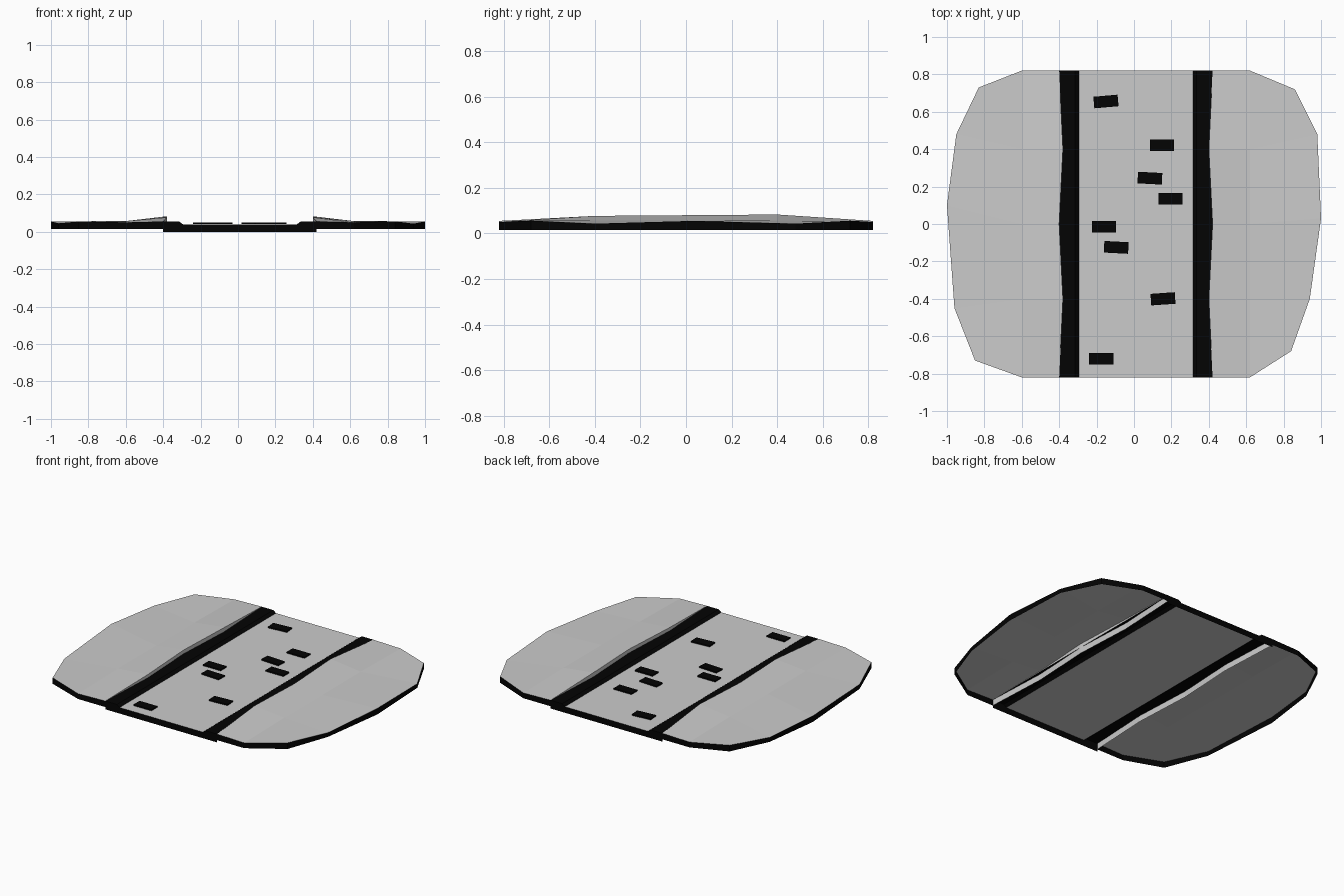
import bpy, bmesh
from math import radians
from mathutils import Matrix

if "Cube" in bpy.data.objects:
    bpy.data.objects.remove(bpy.data.objects["Cube"])

black = bpy.data.materials.new("black")
black.diffuse_color = (0.001, 0.001, 0.001, 1)
black.use_nodes = True
black.node_tree.nodes["Principled BSDF"].inputs["Base Color"].default_value = black.diffuse_color
grey = bpy.data.materials.new("grey")
grey.diffuse_color = (0.8, 0.8, 0.8, 1)
grey.use_nodes = True
grey.node_tree.nodes["Principled BSDF"].inputs["Base Color"].default_value = grey.diffuse_color


def finish(name, bm, mats):
    mesh = bpy.data.meshes.new(name)
    bm.normal_update()
    bm.to_mesh(mesh)
    bm.free()
    for m in mats:
        mesh.materials.append(m)
    ob = bpy.data.objects.new(name, mesh)
    bpy.context.collection.objects.link(ob)
    return ob


def sheet_y(name, profile, mats, y=0.82):
    """Open (x, z) profile extruded along y, with skirts at both ends."""
    bm = bmesh.new()
    a, b = [[bm.verts.new((x, s * y, z)) for x, z in profile] for s in (-1, 1)]
    for i in range(len(profile) - 1):
        bm.faces.new((a[i], a[i + 1], b[i + 1], b[i]))
    for row, s in ((a, 1), (b, -1)):
        low = [bm.verts.new((v.co.x, v.co.y, 0)) for v in row]
        for i in range(len(row) - 1):
            quad = [low[i], low[i + 1], row[i + 1], row[i]][::s]
            if all(v.co.z > 0.001 for v in quad[2:] if s == 1) or s == -1:
                bm.faces.new(quad).material_index = len(mats) - 1
    bmesh.ops.dissolve_degenerate(bm, dist=1e-5, edges=bm.edges)
    return finish(name, bm, mats)


def side_ground(name, inner, mid, outer, base=0.015):
    """Raised ground: two strips of top faces, black rim, open underneath."""
    bm = bmesh.new()
    rows = [[bm.verts.new(p) for p in col] for col in (inner, mid, outer)]
    flip = inner[0][0] < 0

    def face(vs, mi=0):
        f = bm.faces.new(vs[::-1] if flip else vs)
        f.material_index = mi

    for a, b in zip(rows, rows[1:]):
        for i in range(4):
            face([a[i], a[i + 1], b[i + 1], b[i]])
    # outer rim
    rim = [rows[0][0], rows[1][0], *rows[2], rows[1][4], rows[0][4]]
    low = [bm.verts.new((v.co.x, v.co.y, base)) for v in rim]
    for i in range(len(rim) - 1):
        face([rim[i], rim[i + 1], low[i + 1], low[i]][::-1], 1)
    # inner wall
    wall = [bm.verts.new((v.co.x, v.co.y, base)) for v in rows[0]]
    for i in range(4):
        face([rows[0][i], wall[i], wall[i + 1], rows[0][i + 1]])
    return finish(name, bm, [grey, black])


YS = (0.82, 0.4, 0, -0.4, -0.82)
INNER_Z = (0.055, 0.083, 0.08, 0.077, 0.055)
WAVE = (0, -0.02, 0, -0.02, 0)


def column(x, zs, wave=(0,) * 5):
    return [(x + w, y, z) for y, z, w in zip(YS, zs, wave)]


MID_Z = (0.05, 0.057, 0.056, 0.057, 0.05)

# Ground on both sides of the path
side_ground("left_ground",
            column(-0.40, INNER_Z, [-w for w in WAVE]),
            column(-0.60, MID_Z),
            [(-0.83, 0.73, 0.056), (-0.95, 0.48, 0.045), (-1.0, 0.10, 0.055),
             (-0.96, -0.45, 0.045), (-0.85, -0.73, 0.055)])
side_ground("right_ground",
            column(0.42, INNER_Z, WAVE),
            column(0.62, MID_Z),
            [(0.86, 0.72, 0.056), (0.98, 0.48, 0.043), (1.0, 0.03, 0.055),
             (0.94, -0.40, 0.043), (0.84, -0.68, 0.056)])

# Flat path bed with dark ends
sheet_y("path_bed", [(-0.295, 0.04), (0.315, 0.04)], [grey, black])

# Dark banks along the path
sheet_y("left_bank", [(-0.40, 0.055), (-0.315, 0.055), (-0.295, 0.04)], [black])
sheet_y("right_bank", [(0.315, 0.04), (0.335, 0.055), (0.42, 0.055)], [black])

# Small dark blocks scattered on the bed: x, y, turn
blocks = [(-0.15, 0.655, 5), (0.15, 0.42, 0), (0.085, 0.245, -3),
          (0.195, 0.135, 0), (-0.16, -0.015, 0), (-0.095, -0.125, -3),
          (0.155, -0.40, 4), (-0.175, -0.72, 0)]
for i, (x, y, turn) in enumerate(blocks):
    bm = bmesh.new()
    bmesh.ops.create_cube(bm, size=1, matrix=(
        Matrix.Translation((x, y, 0.045))
        @ Matrix.Rotation(radians(turn), 4, 'Z')
        @ Matrix.Diagonal((0.13, 0.062, 0.009, 1))))
    finish(f"path_block_{i + 1}", bm, [black])
